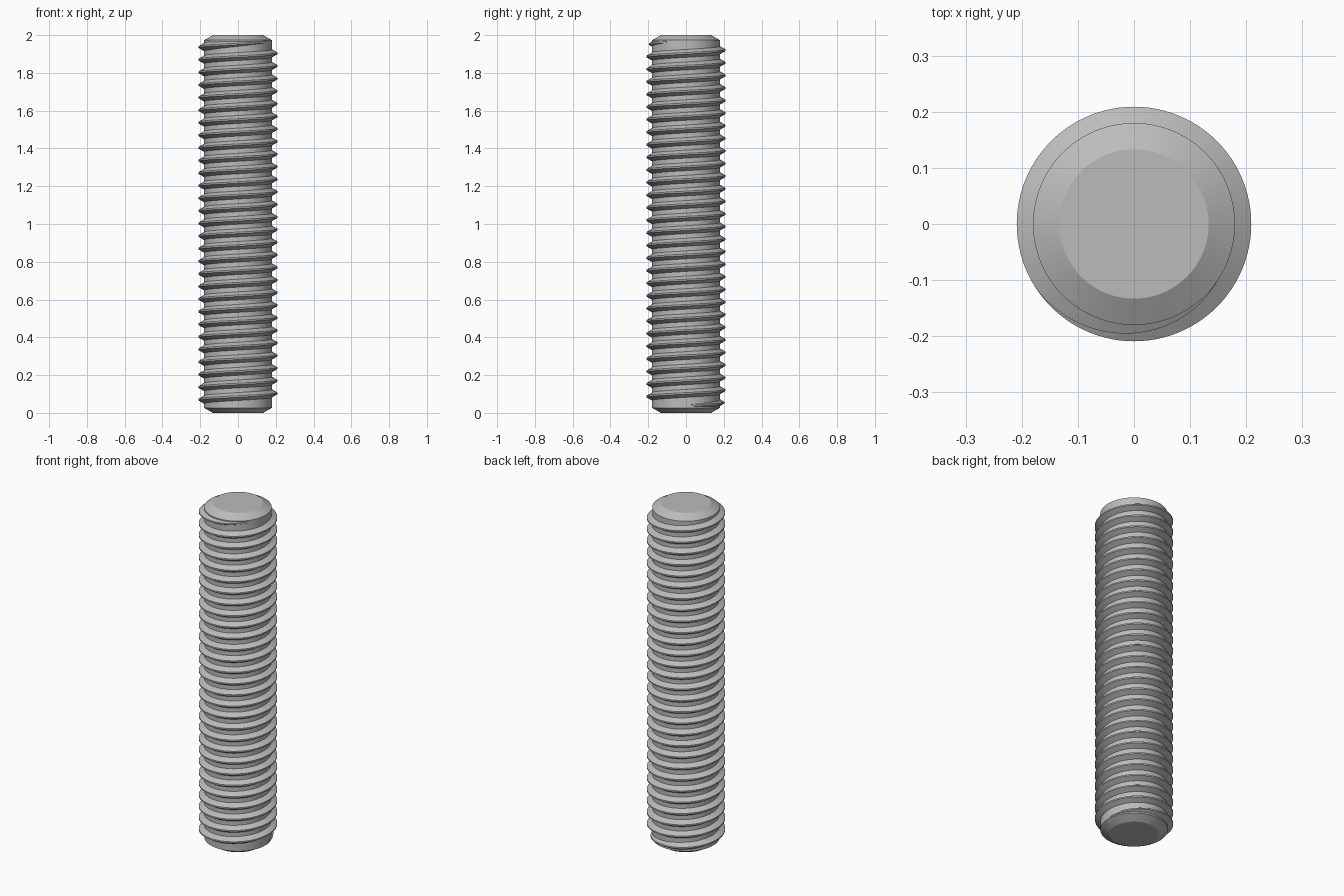
import bpy
import bmesh
from math import cos, sin, pi, radians

cube = bpy.data.objects.get("Cube")
if cube:
    bpy.data.objects.remove(cube)

LENGTH = 2.0
CORE_R, CREST_R, TIP_R = 0.18, 0.209, 0.133
CHAMFER = 0.027
PITCH = LENGTH / 30
SEGMENTS = 96

steel = bpy.data.materials.new("steel grey")
steel.use_nodes = True
grey = (0.5, 0.5, 0.5, 1)
steel.diffuse_color = grey
steel.node_tree.nodes["Principled BSDF"].inputs["Base Color"].default_value = grey


def add_part(name, bm):
    bmesh.ops.recalc_face_normals(bm, faces=bm.faces)
    mesh = bpy.data.meshes.new(name)
    bm.to_mesh(mesh)
    bm.free()
    mesh.materials.append(steel)
    part = bpy.data.objects.new(name, mesh)
    bpy.context.collection.objects.link(part)
    bpy.ops.object.select_all(action="DESELECT")
    part.select_set(True)
    bpy.context.view_layer.objects.active = part
    bpy.ops.object.shade_smooth_by_angle(angle=radians(20))
    return part


def bridge(bm, a, b, closed=True):
    n = len(a)
    for i in range(n if closed else n - 1):
        j = (i + 1) % n
        bm.faces.new((a[i], a[j], b[j], b[i]))


# Plain shank with a chamfer and a flat face at each end
bm = bmesh.new()
outline = [(TIP_R, 0), (CORE_R, CHAMFER),
           (CORE_R, LENGTH - CHAMFER), (TIP_R, LENGTH)]
rings = []
for r, z in outline:
    angles = [2 * pi * i / SEGMENTS for i in range(SEGMENTS)]
    rings.append([bm.verts.new((r * cos(a), r * sin(a), z)) for a in angles])
for lower, upper in zip(rings, rings[1:]):
    bridge(bm, lower, upper)
bm.faces.new(rings[0])
bm.faces.new(rings[-1])
add_part("shank", bm)

# Right-handed helical thread that sinks into the shank at both ends
bm = bmesh.new()
half_root, half_crest = 0.021, 0.004
section = [(CORE_R - 0.03, -half_root), (CORE_R, -half_root),
           (CREST_R, -half_crest), (CREST_R, half_crest),
           (CORE_R, half_root), (CORE_R - 0.03, half_root)]
start_z = 0.0367
end_turn = 28 + 330 / 360
fade_turns = 115 / 360
steps = round(end_turn * SEGMENTS)
previous = None
for i in range(steps + 1):
    turn = end_turn * i / steps
    fade = min(1, turn / fade_turns, (end_turn - turn) / fade_turns)
    sink = (CREST_R - CORE_R + 0.001) * (1 - fade)
    a = 2 * pi * turn
    ring = [bm.verts.new(((r - sink) * cos(a), (r - sink) * sin(a),
                          start_z + PITCH * turn + h)) for r, h in section]
    if previous:
        bridge(bm, previous, ring)
    else:
        bm.faces.new(ring)
    previous = ring
bm.faces.new(previous)
add_part("thread", bm)
